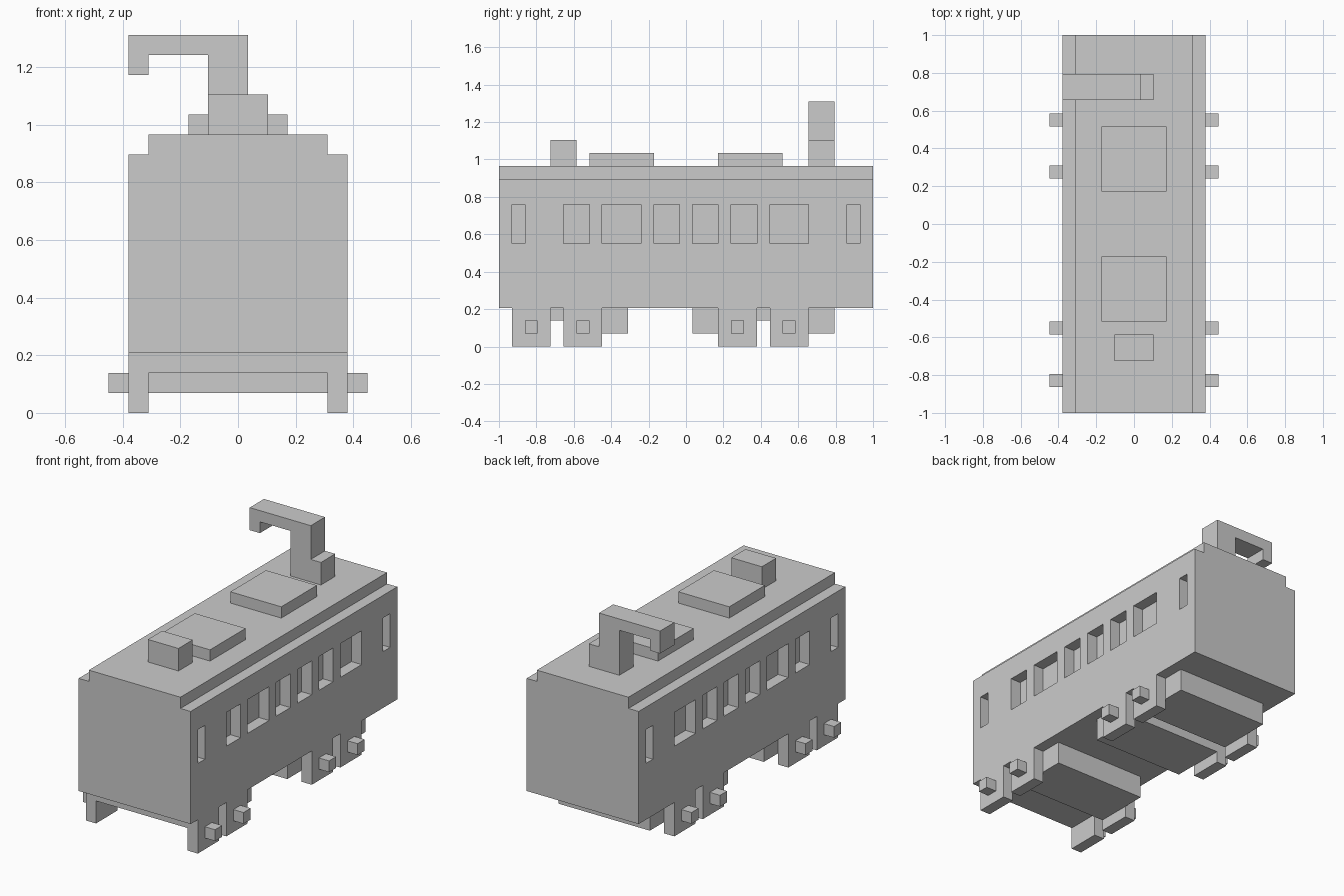
import bpy, bmesh
from mathutils import Matrix, Vector

if "Cube" in bpy.data.objects:
    bpy.data.objects.remove(bpy.data.objects["Cube"])

U = 2 / 29  # the model sits on a regular block grid, 29 blocks long


def boxes(name, spans):
    """One object made of boxes, each given as (x0, x1, y0, y1, z0, z1) in blocks."""
    bm = bmesh.new()
    for x0, x1, y0, y1, z0, z1 in spans:
        centre = Vector((x0 + x1, y0 + y1, z0 + z1)) * U / 2
        size = Vector((x1 - x0, y1 - y0, z1 - z0)) * U
        bmesh.ops.create_cube(bm, size=1, matrix=Matrix.LocRotScale(centre, None, size))
    mesh = bpy.data.meshes.new(name)
    bm.to_mesh(mesh)
    bm.free()
    obj = bpy.data.objects.new(name, mesh)
    bpy.context.collection.objects.link(obj)
    return obj


def both_sides(x0, x1, *rest):
    """The same box on the right and the left."""
    return [(x0, x1, *rest), (-x1, -x0, *rest)]


# Carriage body with window recesses one block deep on both sides
body = boxes("carriage_body", [(-5.5, 5.5, -14.5, 14.5, 3, 13)])
windows = [(-13.5, -12.5), (-9.5, -7.5), (-6.5, -3.5), (-2.5, -0.5),
           (0.5, 2.5), (3.5, 5.5), (6.5, 9.5), (12.5, 13.5)]
cutter = boxes("window_cutter", [b for y0, y1 in windows
                                 for b in both_sides(4.5, 6.5, y0, y1, 8, 11)])
cutter.hide_render = True
mod = body.modifiers.new("windows", 'BOOLEAN')
mod.operation = 'DIFFERENCE'
mod.solver = 'EXACT'
mod.object = cutter
bpy.context.view_layer.objects.active = body
bpy.ops.object.modifier_apply(modifier=mod.name)
bpy.data.objects.remove(cutter)

# Roof and the boxes on it
boxes("roof", [(-4.5, 4.5, -14.5, 14.5, 13, 14)])
boxes("front_roof_vent", [(-2.5, 2.5, -7.5, -2.5, 14, 15)])
boxes("rear_roof_vent", [(-2.5, 2.5, 2.5, 7.5, 14, 15)])
boxes("roof_box", [(-1.5, 1.5, -10.5, -8.5, 14, 16)])

# Hooked arm: base, post, beam and tip
boxes("arm_base", [(-1.5, 1.5, 9.5, 11.5, 14, 16)])
boxes("arm_post", [(-1.5, 0.5, 9.5, 11.5, 16, 18)])
boxes("arm_beam", [(-5.5, 0.5, 9.5, 11.5, 18, 19)])
boxes("arm_tip", [(-5.5, -4.5, 9.5, 11.5, 17, 18)])

# Undercarriages: deep blocks joined by a shallower plate
boxes("front_undercarriage", [(-4.5, 4.5, -13.5, -9.5, 2, 3), (-4.5, 4.5, -9.5, -4.5, 1, 3)])
boxes("rear_undercarriage", [(-4.5, 4.5, 0.5, 5.5, 1, 3), (-4.5, 4.5, 5.5, 6.5, 2, 3),
                             (-4.5, 4.5, 6.5, 11.5, 1, 3)])

# Wheels with axle stubs
for i, y in enumerate((-12, -8, 4, 8), 1):
    boxes(f"wheel_pair_{i}", both_sides(4.5, 5.5, y - 1.5, y + 1.5, 0, 3))
    boxes(f"axle_stubs_{i}", both_sides(5.5, 6.5, y - 0.5, y + 0.5, 1, 2))
